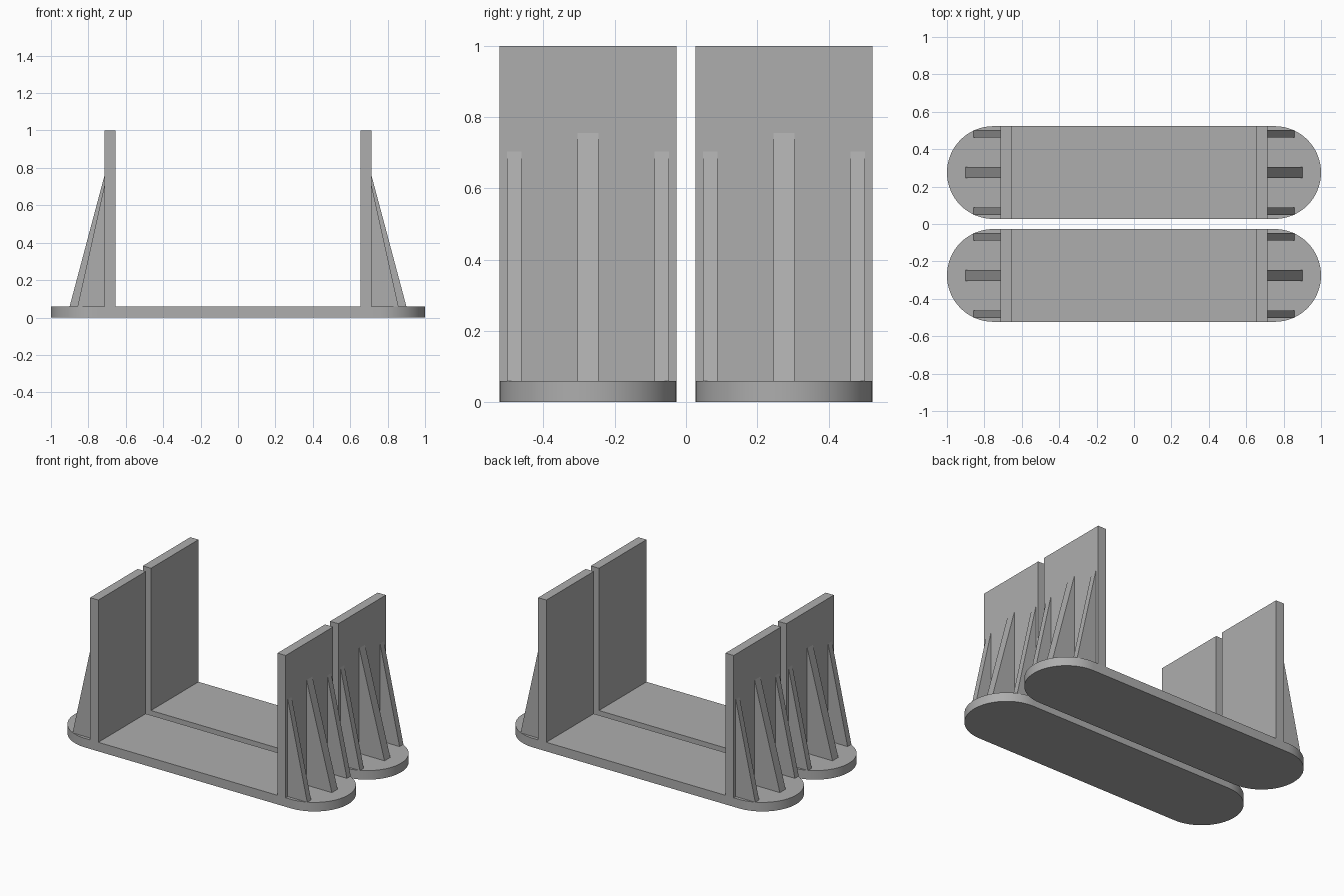
import bpy, bmesh, math

if "Cube" in bpy.data.objects:
    bpy.data.objects.remove(bpy.data.objects["Cube"])

grey = bpy.data.materials.new("plain grey")
grey.diffuse_color = (0.42, 0.42, 0.42, 1)
grey.use_nodes = True
grey.node_tree.nodes["Principled BSDF"].inputs["Base Color"].default_value = grey.diffuse_color

BASE_TOP = 0.06
RADIUS = 0.248
ROW_Y = 0.275
WALL_IN, WALL_OUT = 0.655, 0.715


def prism(name, outline, direction):
    """Extrude a closed outline of 3D points along a direction."""
    bm = bmesh.new()
    face = bm.faces.new([bm.verts.new(p) for p in outline])
    top = bmesh.ops.extrude_face_region(bm, geom=[face])["geom"]
    bmesh.ops.translate(bm, vec=direction,
                        verts=[v for v in top if isinstance(v, bmesh.types.BMVert)])
    bmesh.ops.recalc_face_normals(bm, faces=bm.faces)
    mesh = bpy.data.meshes.new(name)
    bm.to_mesh(mesh)
    bm.free()
    mesh.materials.append(grey)
    obj = bpy.data.objects.new(name, mesh)
    bpy.context.collection.objects.link(obj)
    return obj


def base_plate(name, cy):
    # Long plate with half-round ends
    pts = []
    for side, start in ((1, -90), (-1, 90)):
        for i in range(33):
            a = math.radians(start + 180 * i / 32)
            pts.append((side * (1 - RADIUS) + RADIUS * math.cos(a),
                        cy + RADIUS * math.sin(a), 0))
    obj = prism(name, pts, (0, 0, BASE_TOP))
    bpy.ops.object.select_all(action='DESELECT')
    obj.select_set(True)
    bpy.context.view_layer.objects.active = obj
    bpy.ops.object.shade_smooth_by_angle(angle=math.radians(30))


def wall(name, side, cy):
    # Upright panel across the full plate width
    prism(name, [(side * x, cy - RADIUS, z) for x, z in
                 ((WALL_IN, BASE_TOP), (WALL_OUT, BASE_TOP), (WALL_OUT, 1), (WALL_IN, 1))],
          (0, 2 * RADIUS, 0))


def rib(name, side, y, width, reach, height):
    # Triangular brace on the outside of a wall
    prism(name, [(side * x, y - width / 2, z) for x, z in
                 ((WALL_OUT, BASE_TOP), (reach, BASE_TOP), (WALL_OUT, height))],
          (0, width, 0))


for row, cy in (("front", -ROW_Y), ("back", ROW_Y)):
    base_plate(f"{row}_base_plate", cy)
    for end, side in (("left", -1), ("right", 1)):
        wall(f"{row}_{end}_wall", side, cy)
        rib(f"{row}_{end}_middle_rib", side, cy, 0.06, 0.90, 0.755)
        for k, offset in (("near", -0.207), ("far", 0.207)):
            rib(f"{row}_{end}_{k}_rib", side, cy + offset, 0.04, 0.858, 0.703)
